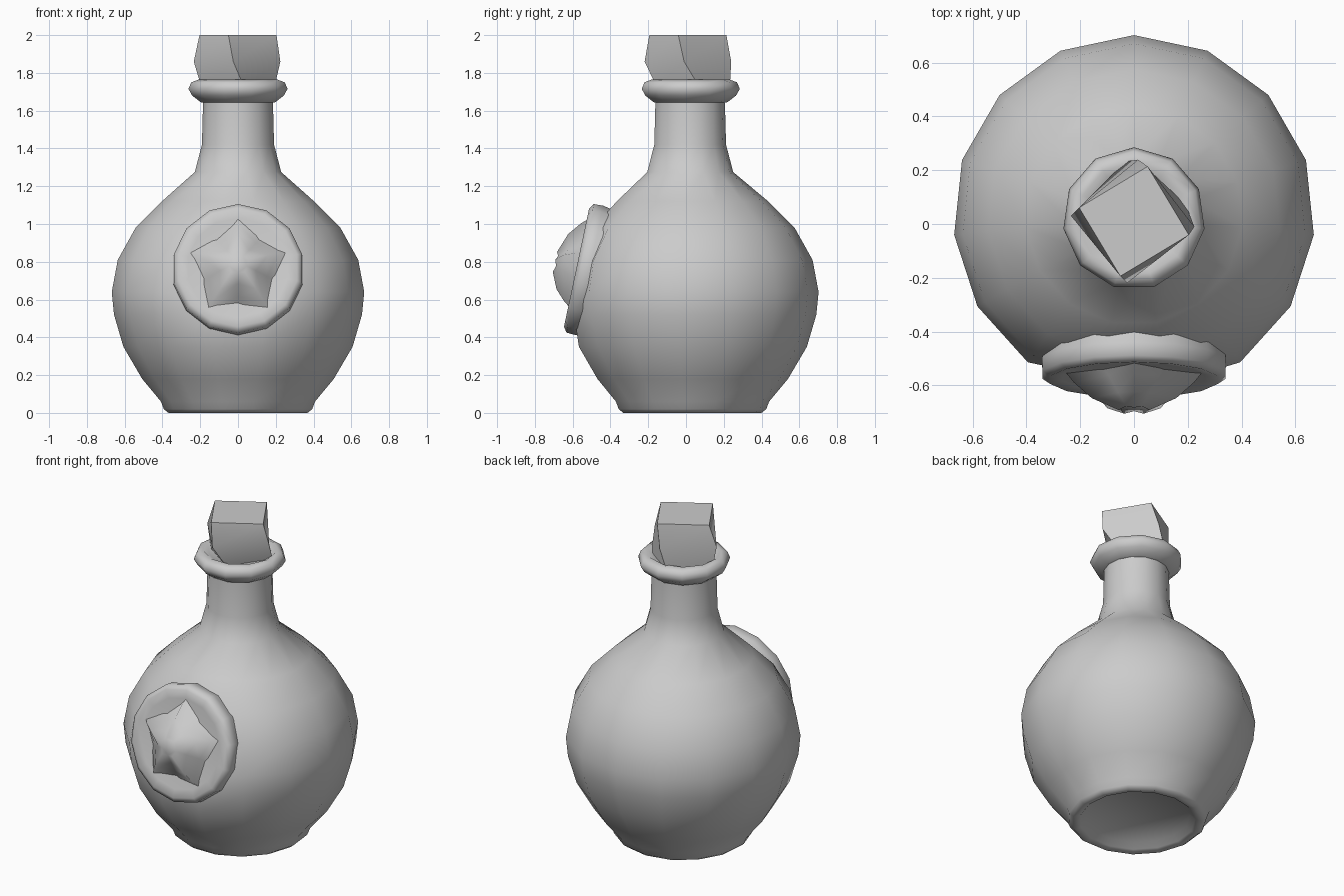
import bpy, bmesh
from math import sin, cos, pi, radians
from mathutils import Matrix, Vector

if "Cube" in bpy.data.objects:
    bpy.data.objects.remove(bpy.data.objects["Cube"])


def finish(bm, name, angle):
    bmesh.ops.recalc_face_normals(bm, faces=bm.faces)
    me = bpy.data.meshes.new(name)
    bm.to_mesh(me)
    bm.free()
    ob = bpy.data.objects.new(name, me)
    bpy.context.collection.objects.link(ob)
    bpy.ops.object.select_all(action='DESELECT')
    ob.select_set(True)
    bpy.context.view_layer.objects.active = ob
    bpy.ops.object.shade_smooth_by_angle(angle=radians(angle))
    return ob


def skin(rings, cap_start=True, cap_end=True):
    """Join equal-length rings of points into a closed tube."""
    bm = bmesh.new()
    vs = [[bm.verts.new(p) for p in ring] for ring in rings]
    n = len(vs[0])
    for a, b in zip(vs, vs[1:]):
        for i in range(n):
            j = (i + 1) % n
            bm.faces.new((a[i], a[j], b[j], b[i]))
    if cap_start:
        bm.faces.new(vs[0])
    if cap_end:
        bm.faces.new(vs[-1])
    return bm


def circle(r, z, n, phase=pi / 2, cx=0.0, cy=0.0):
    return [Vector((cx + r * cos(phase + 2 * pi * i / n),
                    cy + r * sin(phase + 2 * pi * i / n), z)) for i in range(n)]


# Frame of the tilted seal on the front of the flask
seal = Matrix.Translation((0, -0.56, 0.765)) @ Matrix.Rotation(radians(78), 4, 'X')
to_seal = seal.inverted()

# Flask body with recessed base
profile = [(0.30, 0.04), (0.33, 0.01), (0.37, 0.0), (0.395, 0.02), (0.41, 0.06),
           (0.51, 0.18), (0.61, 0.35), (0.66, 0.52), (0.672, 0.64), (0.64, 0.81),
           (0.545, 0.98), (0.405, 1.12), (0.23, 1.275), (0.192, 1.42), (0.185, 1.68)]
rings = [circle(r, z, 15, cy=0.03 if z < 1.2 else 0.02) for r, z in profile]
for ring in rings:                      # flatten the belly behind the seal
    for p in ring:
        q = to_seal @ p
        if q.z > -0.02 and p.y < 0:
            q.z = -0.02
            p[:] = seal @ q
finish(skin(rings), "flask_body", 60)

# Rolled lip around the mouth
lip = [(0.17, 1.64), (0.20, 1.645), (0.245, 1.68), (0.265, 1.715),
       (0.25, 1.75), (0.21, 1.765), (0.175, 1.74)]
finish(skin([circle(r, z, 11, cy=0.02) for r, z in lip]), "neck_lip", 60)

# Rough square stopper, slightly twisted
stopper = [(0.195, 1.72, 10, 0.0, 0.04), (0.23, 1.86, -5, -0.005, 0.01),
           (0.21, 2.0, -14, 0.0, 0.01)]
finish(skin([circle(r, z, 4, radians(a), x, y) for r, z, a, x, y in stopper]),
       "stopper", 40)

# Round seal disc with a soft rim
disc = [(0.33, -0.15), (0.35, -0.05), (0.348, 0.0), (0.32, 0.02), (0.27, 0.012)]
bm = skin([circle(r, h, 14) for r, h in disc])
bm.transform(seal)
finish(bm, "seal_disc", 75)


# Five-pointed star relief on the seal
def star(tip, valley, h_tip, h_valley):
    return [Vector((r * cos(pi / 2 + i * pi / 5), r * sin(pi / 2 + i * pi / 5), h))
            for i in range(10)
            for r, h in [((tip, h_tip), (valley, h_valley))[i % 2]]]


bm = skin([star(0.27, 0.20, 0.005, 0.005), star(0.235, 0.16, 0.045, 0.03),
           star(0.165, 0.10, 0.10, 0.085), star(0.06, 0.05, 0.138, 0.128)])
bm.transform(seal)
finish(bm, "seal_star", 75)
